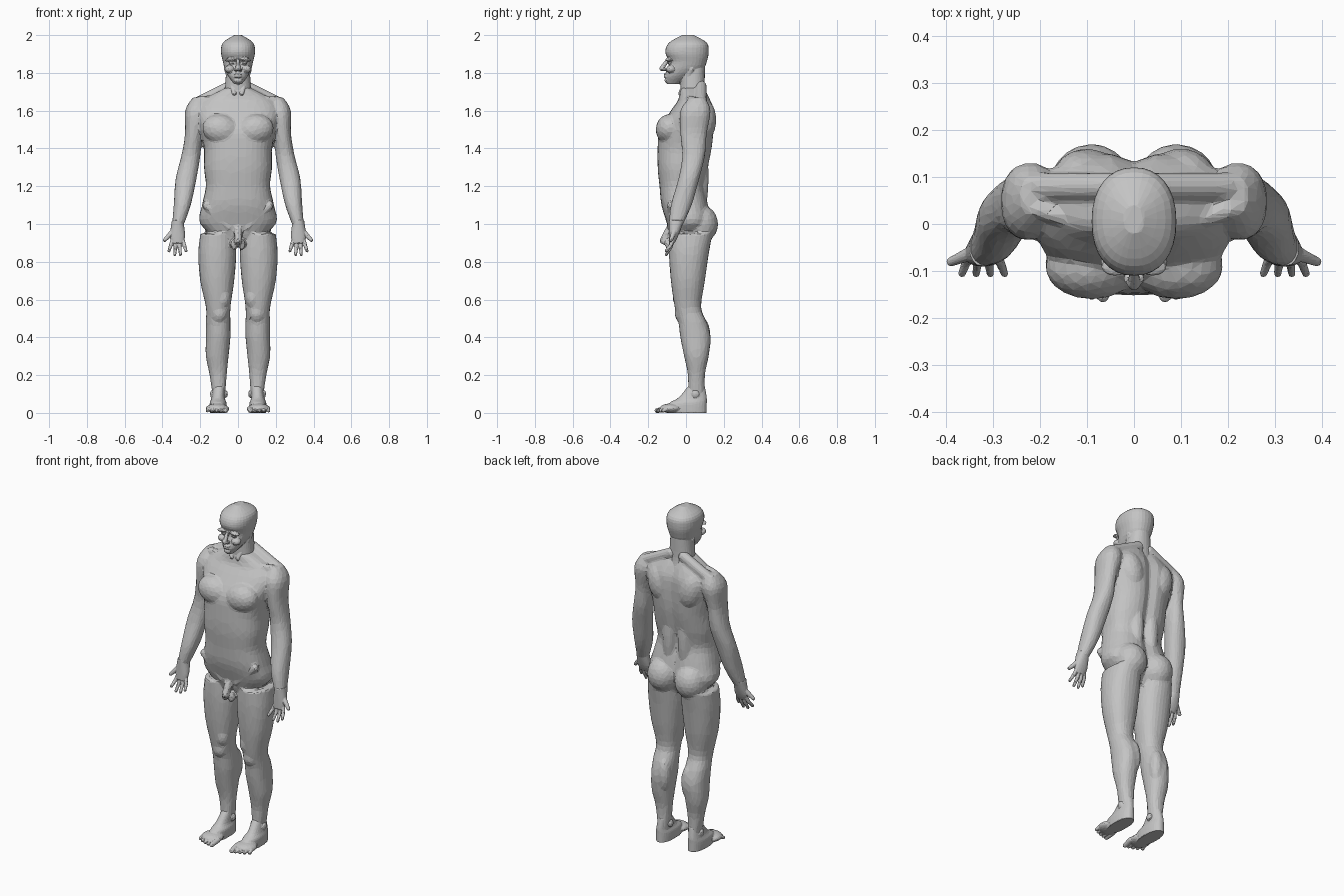
import bpy
import bmesh
import math
from mathutils import Matrix, Vector

cube = bpy.data.objects.get("Cube")
if cube:
    bpy.data.objects.remove(cube, do_unlink=True)

grey = bpy.data.materials.new("grey_clay")
grey.use_nodes = True
tone = (.55, .55, .55, 1)
grey.diffuse_color = tone
grey.node_tree.nodes["Principled BSDF"].inputs["Base Color"].default_value = tone


def power(value, exponent):
    return math.copysign(abs(value) ** exponent, value)


def spline(rings, steps=4):
    """Smooth extra rings between the given ones."""
    padded = [rings[0], *rings, rings[-1]]
    for before, start, end, after in zip(padded, padded[1:], padded[2:], padded[3:]):
        for step in range(steps):
            t = step / steps
            yield [b + ((c - a) * t + (2 * a - 5 * b + 4 * c - d) * t ** 2
                        + (3 * (b - c) + d - a) * t ** 3) / 2
                   for a, b, c, d in zip(before, start, end, after)]
    yield rings[-1]


def loft(bm, rings, square=.9, groove=0, sides=32):
    """Skin level rings given as height, x range and y range."""
    loops = []
    for z, left, right, front, back in spline(rings):
        loop = []
        for i in range(sides):
            angle = math.tau * i / sides
            x = (left + right + (right - left) * power(math.cos(angle), square)) / 2
            y = (front + back + (back - front) * power(math.sin(angle), square)) / 2
            if y > 0:
                y -= groove * math.exp(-(x / .03) ** 2)
            loop.append(bm.verts.new((x, y, z)))
        loops.append(loop)
    faces = [bm.faces.new(loops[0]), bm.faces.new(loops[-1])]
    for low, high in zip(loops, loops[1:]):
        for i in range(sides):
            faces.append(bm.faces.new((low[i - 1], low[i], high[i], high[i - 1])))
    bmesh.ops.recalc_face_normals(bm, faces=faces)


def centred_loft(bm, rings, **options):
    """Loft from rings given as height, half width, front and back."""
    loft(bm, [(z, -half, half, front, back) for z, half, front, back in rings], **options)


def blob(bm, centre, radii, lean=0):
    """Ellipsoid mass, leaning about the y axis and kept above the floor."""
    matrix = (Matrix.Translation(centre) @ Matrix.Rotation(math.radians(lean), 4, "Y")
              @ Matrix.Diagonal((*radii, 1)))
    made = bmesh.ops.create_icosphere(bm, subdivisions=3, radius=1, matrix=matrix)
    for vert in made["verts"]:
        vert.co.z = max(vert.co.z, 0)


def rod(bm, start, end, thick, thin):
    """Tapered rod with round ends."""
    start, end = Vector(start), Vector(end)
    aim = (end - start).to_track_quat("Z", "Y").to_matrix().to_4x4()
    bmesh.ops.create_cone(bm, cap_ends=True, segments=14, radius1=thick, radius2=thin,
                          depth=(end - start).length,
                          matrix=Matrix.Translation((start + end) / 2) @ aim)
    blob(bm, start, [thick] * 3)
    blob(bm, end, [thin] * 3)


def mirror(bm, keep=True):
    geometry = bm.verts[:] + bm.edges[:] + bm.faces[:]
    if keep:
        geometry = bmesh.ops.duplicate(bm, geom=geometry)["geom"]
    for item in geometry:
        if isinstance(item, bmesh.types.BMVert):
            item.co.x *= -1
    faces = [item for item in geometry if isinstance(item, bmesh.types.BMFace)]
    bmesh.ops.reverse_faces(bm, faces=faces)


def fuse(bm, name, voxel, soften, ratio):
    """Blend overlapping masses into one faceted skin."""
    mesh = bpy.data.meshes.new(name)
    bm.to_mesh(mesh)
    bm.free()
    mesh.materials.append(grey)
    part = bpy.data.objects.new(name, mesh)
    bpy.context.collection.objects.link(part)
    remesh = part.modifiers.new("blend", "REMESH")
    remesh.mode = "VOXEL"
    remesh.voxel_size = voxel
    smooth = part.modifiers.new("soften", "SMOOTH")
    smooth.iterations = soften
    facet = part.modifiers.new("facet", "DECIMATE")
    facet.ratio = ratio


# Leg and arm with their muscles, mirrored to both sides
body = bmesh.new()
leg = [(.95, .02, .2, -.09, .14), (.84, .01, .21, -.09, .12), (.7, .02, .2, -.08, .1),
       (.56, .04, .17, -.06, .08), (.48, .04, .17, -.04, .11), (.4, .04, .17, -.03, .13),
       (.3, .05, .17, -.01, .12), (.2, .06, .15, .01, .1), (.06, .07, .13, .01, .1)]
arm = [(1.67, .18, .24, .02, .1), (1.6, .16, .28, -.03, .13), (1.48, .19, .28, -.03, .11),
       (1.36, .2, .3, -.02, .1), (1.24, .22, .33, -.04, .07), (1.1, .25, .34, -.08, .03),
       (.99, .29, .35, -.09, -.02)]
loft(body, leg)
loft(body, arm)
chest_muscle = blob(body, (.09, -.09, 1.5), (.1, .07, .08), lean=-12)
# Shoulder blade, spinal muscle and buttock
blob(body, (.1, .1, 1.55), (.07, .06, .11), lean=12)
blob(body, (.05, .08, 1.25), (.04, .04, .2))
blob(body, (.09, .08, 1), (.09, .09, .1))
# Kneecap, inner thigh and calf
blob(body, (.1, -.03, .53), (.04, .03, .05))
blob(body, (.08, -.03, .61), (.04, .04, .06))
blob(body, (.08, .09, .4), (.04, .04, .1))
# Collarbone, trapezius and hip crease
rod(body, (.02, -.03, 1.67), (.2, .03, 1.66), .01, .02)
rod(body, (.04, .08, 1.73), (.2, .08, 1.65), .03, .03)
rod(body, (.17, -.08, 1.1), (.05, -.09, .98), .02, .01)
blob(body, (.02, -.09, .89), (.02, .02, .03))
mirror(body)

# Torso and pelvis
torso = [(.9, .08, -.07, .08), (1, .2, -.1, .13), (1.1, .19, -.13, .12),
         (1.2, .17, -.14, .1), (1.3, .18, -.15, .12), (1.4, .18, -.15, .14),
         (1.5, .2, -.14, .15), (1.6, .22, -.08, .15), (1.66, .18, -.04, .13),
         (1.72, .07, -.03, .1)]
centred_loft(body, torso, square=.8, groove=.02, sides=40)
rod(body, (0, -.09, .97), (0, -.12, .91), .02, .02)
fuse(body, "body", voxel=.008, soften=4, ratio=.07)

# Brow, eye, cheek, nostril and neck tendon, mirrored
head = bmesh.new()
blob(head, (.04, -.09, 1.87), (.03, .02, .01), lean=8)
blob(head, (.034, -.086, 1.853), (.014, .012, .008))
blob(head, (.045, -.08, 1.82), (.026, .026, .02))
blob(head, (.012, -.116, 1.817), (.01, .013, .008))
rod(head, (.06, .03, 1.82), (.02, -.03, 1.69), .014, .012)
mirror(head)

# Skull and neck
skull = [(1.74, .02, -.1, -.04), (1.78, .05, -.11, .02), (1.82, .07, -.1, .09),
         (1.86, .08, -.09, .11), (1.91, .09, -.11, .12), (1.96, .08, -.09, .11),
         (2, .02, -.02, .04)]
neck = [(1.66, .08, -.03, .11), (1.72, .07, -.03, .1), (1.84, .06, -.03, .1)]
centred_loft(head, skull)
centred_loft(head, neck)
# Nose, lips and chin
rod(head, (0, -.1, 1.866), (0, -.127, 1.823), .009, .014)
for lip_height in (1.792, 1.78):
    blob(head, (0, -.107, lip_height), (.022, .012, .006))
blob(head, (0, -.1, 1.76), (.022, .014, .014))
fuse(head, "head_and_neck", voxel=.004, soften=2, ratio=.06)

palm = [(1.02, .29, .35, -.09, -.01), (.94, .28, .36, -.09, -.04), (.9, .29, .35, -.09, -.06)]
sole = [(0, .06, .15, -.09, .11), (.05, .06, .15, -.09, .11), (.08, .07, .14, -.04, .11),
        (.14, .07, .13, .01, .1)]

for side in ("left", "right"):
    # Palm, fanned fingers and outward thumb
    hand = bmesh.new()
    loft(hand, palm)
    for finger in range(4):
        fan = finger - 1.5
        base = Vector((.32 + .018 * fan, -.07, .915))
        tip = Vector((.32 + .03 * fan, -.105, .835 + .01 * fan ** 2))
        joint = (base + tip) / 2 + Vector((0, .006, 0))
        rod(hand, base, joint, .011, .01)
        rod(hand, joint, tip, .01, .008)
    rod(hand, (.34, -.06, .965), (.388, -.08, .915), .016, .01)

    # Foot with ankle bones and toes, the big toe inside
    foot = bmesh.new()
    loft(foot, sole)
    blob(foot, (.11, -.08, .024), (.06, .06, .026))
    for ankle in (.064, .138):
        blob(foot, (ankle, .05, .1), (.01, .02, .02))
    for toe in range(5):
        across = .066 + .024 * toe
        size = .011 if toe else .015
        rod(foot, (across - .004, -.1, .022), (across, .002 * toe ** 2 - .153, .012),
            size, size * .9)

    for part, name, voxel in ((hand, "hand", .003), (foot, "foot", .004)):
        if side == "right":
            mirror(part, keep=False)
        fuse(part, f"{side}_{name}", voxel, soften=2, ratio=.09)
